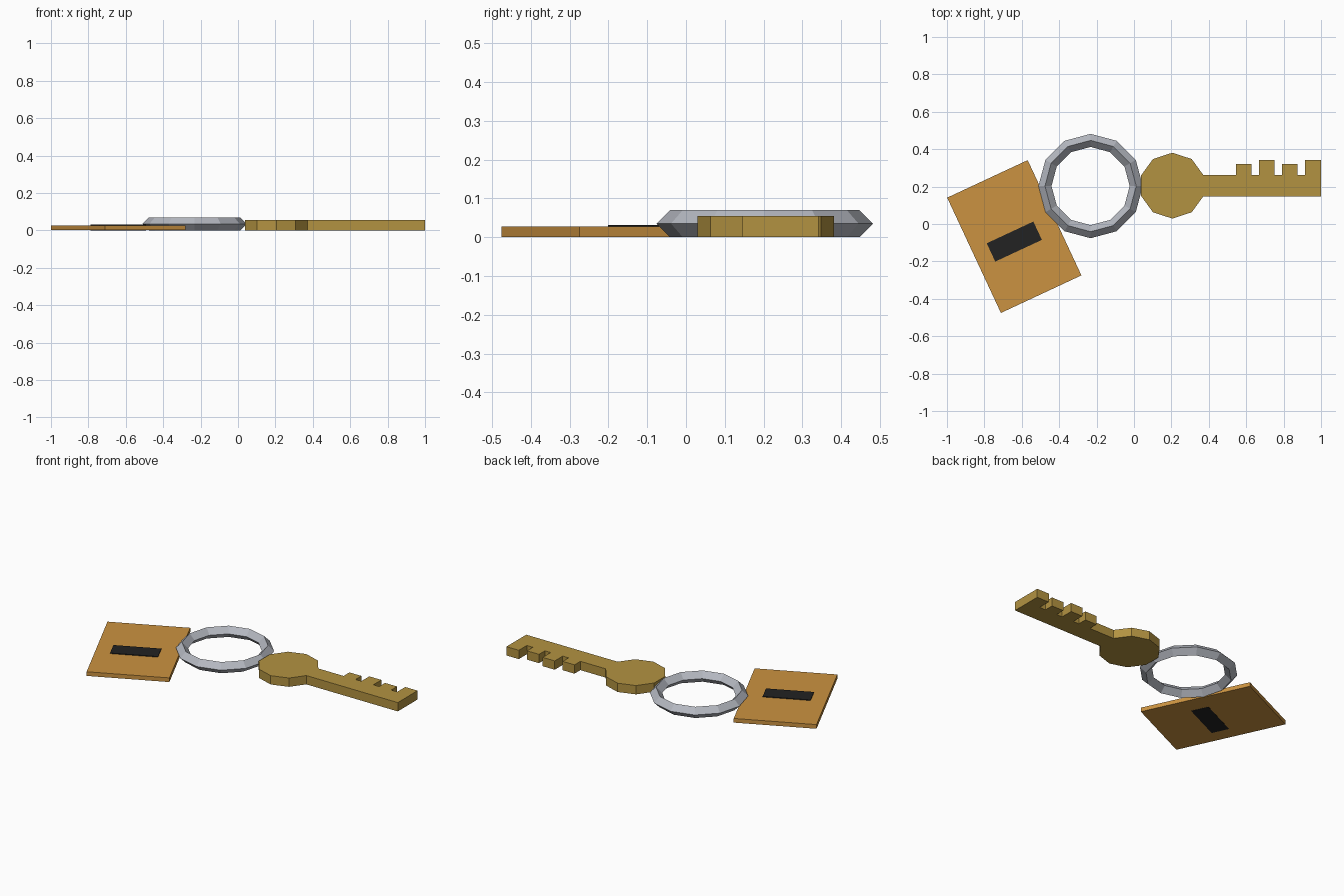
import bpy, bmesh, math
from mathutils import Matrix

if "Cube" in bpy.data.objects:
    bpy.data.objects.remove(bpy.data.objects["Cube"])


def material(name, rgb):
    m = bpy.data.materials.new(name)
    m.diffuse_color = (*rgb, 1)
    m.use_nodes = True
    m.node_tree.nodes["Principled BSDF"].inputs["Base Color"].default_value = m.diffuse_color
    return m


brass = material("brass", (0.45, 0.29, 0.053))
steel = material("steel", (0.46, 0.48, 0.53))
leather = material("tan_leather", (0.60, 0.29, 0.052))
black = material("black", (0.016, 0.016, 0.016))


def finish(name, bm, mat):
    bmesh.ops.recalc_face_normals(bm, faces=bm.faces)
    mesh = bpy.data.meshes.new(name)
    bm.to_mesh(mesh)
    bm.free()
    mesh.materials.append(mat)
    obj = bpy.data.objects.new(name, mesh)
    bpy.context.collection.objects.link(obj)
    return obj


def extrude_outline(name, points, z0, z1, mat):
    bm = bmesh.new()
    face = bm.faces.new([bm.verts.new((x, y, z0)) for x, y in points])
    top = bmesh.ops.extrude_face_region(bm, geom=[face])["geom"]
    bmesh.ops.translate(bm, vec=(0, 0, z1 - z0),
                        verts=[v for v in top if isinstance(v, bmesh.types.BMVert)])
    return finish(name, bm, mat)


def slab(name, centre, size, z0, z1, angle, mat):
    bm = bmesh.new()
    bmesh.ops.create_cube(bm, size=1, matrix=(
        Matrix.Translation((*centre, (z0 + z1) / 2))
        @ Matrix.Rotation(angle, 4, 'Z')
        @ Matrix.Diagonal((*size, z1 - z0, 1))))
    return finish(name, bm, mat)


# Key: ten-sided bow joined to a toothed blade in one outline
bow_x, bow_y, bow_r = 0.205, 0.205, 0.176
bow = [(bow_x + bow_r * math.cos(math.radians(a)),
        bow_y + bow_r * math.sin(math.radians(a))) for a in range(18, 343, 36)]
blade_low, blade_high = 0.146, 0.262
outline = bow + [(0.372, blade_low), (1.0, blade_low)]
for left, right, height in ((0.915, 1.0, 0.341), (0.79, 0.873, 0.32),
                            (0.667, 0.75, 0.341), (0.545, 0.627, 0.32)):
    if right < 1.0:
        outline.append((right, blade_high))
    outline += [(right, height), (left, height), (left, blade_high)]
outline.append((0.372, blade_high))
extrude_outline("key", outline, 0.0, 0.055, brass)

# Split ring: twelve segments with a diamond cross-section
bm = bmesh.new()
ring_r, wire_r, sides = 0.244, 0.035, 12
loops = []
for i in range(sides):
    a = math.tau * i / sides
    loops.append([bm.verts.new((-0.232 + r * math.cos(a), 0.203 + r * math.sin(a), z))
                  for r, z in ((ring_r + wire_r, wire_r), (ring_r, 2 * wire_r),
                               (ring_r - wire_r, wire_r), (ring_r, 0))])
for i in range(sides):
    a, b = loops[i], loops[(i + 1) % sides]
    for j in range(4):
        k = (j + 1) % 4
        bm.faces.new((a[j], b[j], b[k], a[k]))
finish("key_ring", bm, steel)

# Fob with a dark label showing on both faces
tilt = math.radians(25)
slab("fob", (-0.64, -0.067), (0.475, 0.68), 0.001, 0.027, tilt, leather)
slab("fob_label", (-0.64, -0.094), (0.275, 0.108), 0.0, 0.031, tilt, black)
